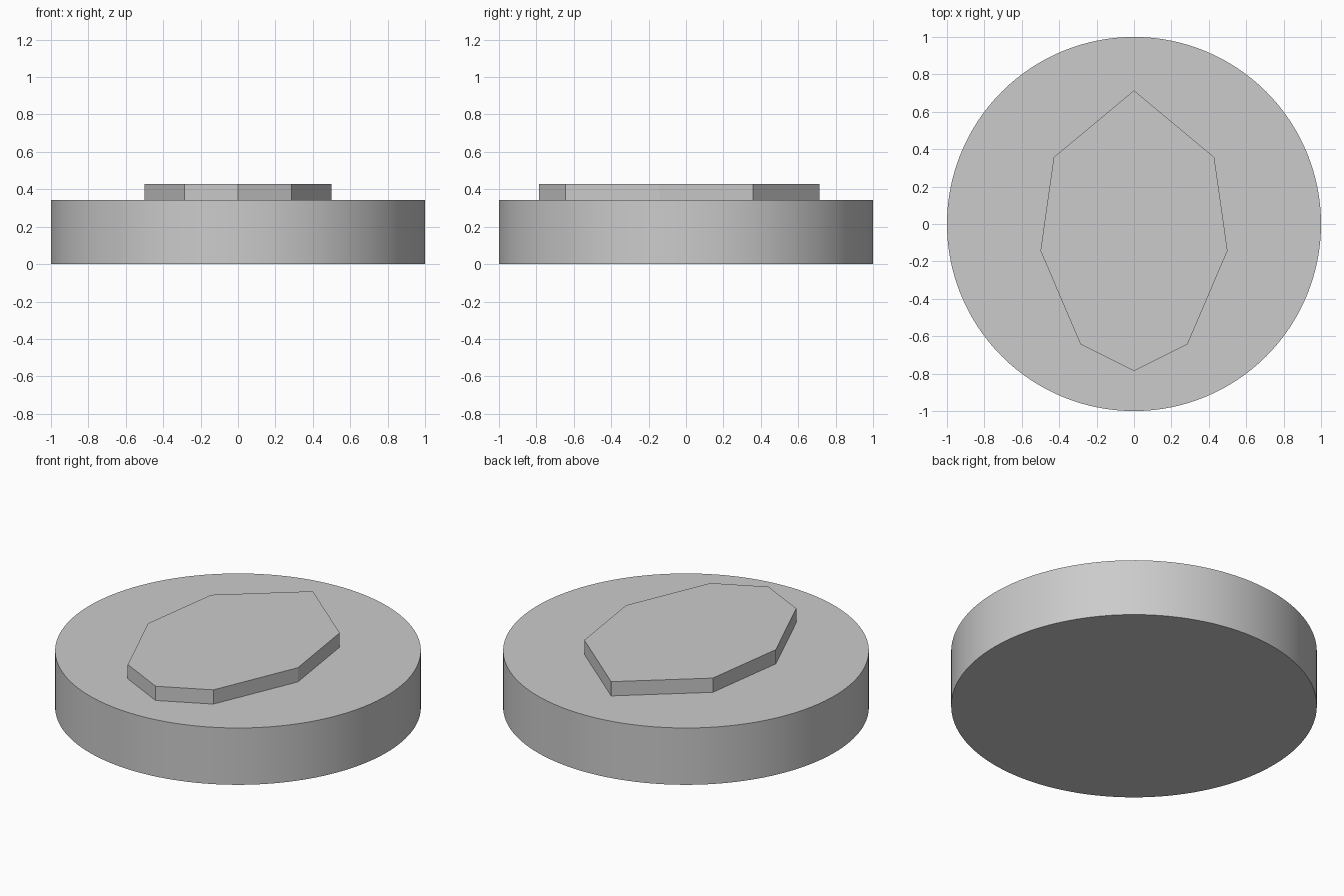
import bpy
import bmesh
from math import cos, sin, tau, radians

cube = bpy.data.objects.get("Cube")
if cube:
    bpy.data.objects.remove(cube, do_unlink=True)

# Plain grey material
grey = bpy.data.materials.new("plain_grey")
grey.use_nodes = True
color = (0.6, 0.6, 0.6, 1)
grey.diffuse_color = color
grey.node_tree.nodes["Principled BSDF"].inputs["Base Color"].default_value = color


def prism(name, outline, bottom, top):
    """Extrude a counter-clockwise outline from bottom to top."""
    bm = bmesh.new()
    face = bm.faces.new([bm.verts.new((x, y, bottom)) for x, y in outline])
    up = bmesh.ops.extrude_face_region(bm, geom=[face], use_keep_orig=True)
    verts = [v for v in up["geom"] if isinstance(v, bmesh.types.BMVert)]
    bmesh.ops.translate(bm, verts=verts, vec=(0, 0, top - bottom))
    bmesh.ops.recalc_face_normals(bm, faces=bm.faces)
    mesh = bpy.data.meshes.new(name)
    bm.to_mesh(mesh)
    bm.free()
    mesh.materials.append(grey)
    obj = bpy.data.objects.new(name, mesh)
    bpy.context.collection.objects.link(obj)
    return obj


BASE_TOP = 0.343
PLATE_TOP = 0.429

# Round base disc
SIDES = 128
circle = [(cos(tau * i / SIDES), sin(tau * i / SIDES)) for i in range(SIDES)]
base = prism("base_disc", circle, 0, BASE_TOP)
bpy.ops.object.select_all(action="DESELECT")
base.select_set(True)
bpy.context.view_layer.objects.active = base
bpy.ops.object.shade_smooth_by_angle(angle=radians(30))

# Raised eight-sided plate, mirrored left to right
right_half = [(0.286, -0.643), (0.5, -0.143), (0.429, 0.357)]
left_half = [(-x, y) for x, y in reversed(right_half)]
outline = [(0, -0.786)] + right_half + [(0, 0.714)] + left_half
prism("raised_plate", outline, BASE_TOP, PLATE_TOP)
